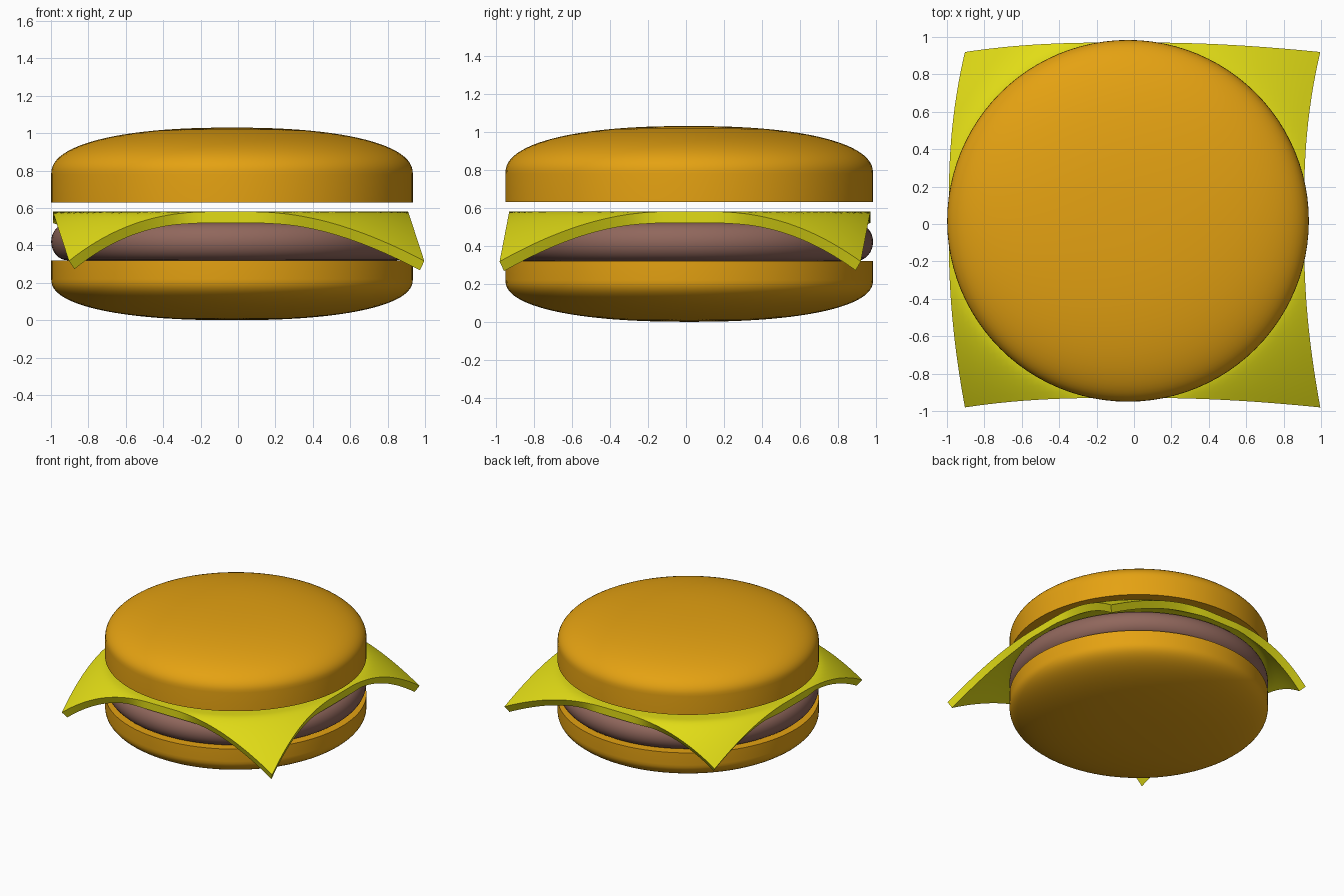
import bpy, bmesh, math
from mathutils import Vector

cube = bpy.data.objects.get("Cube")
if cube:
    bpy.data.objects.remove(cube, do_unlink=True)

CENTRE = Vector((-0.032, 0.017, 0))
RADIUS = 0.967


def material(name, rgb):
    mat = bpy.data.materials.new(name)
    mat.use_nodes = True
    mat.diffuse_color = (*rgb, 1)
    mat.node_tree.nodes["Principled BSDF"].inputs["Base Color"].default_value = (*rgb, 1)
    return mat


def finish(name, bm, mat, angle=40):
    bmesh.ops.recalc_face_normals(bm, faces=bm.faces)
    mesh = bpy.data.meshes.new(name)
    bm.to_mesh(mesh)
    bm.free()
    obj = bpy.data.objects.new(name, mesh)
    bpy.context.collection.objects.link(obj)
    mesh.materials.append(mat)
    bpy.ops.object.select_all(action="DESELECT")
    obj.select_set(True)
    bpy.context.view_layer.objects.active = obj
    bpy.ops.object.shade_smooth_by_angle(angle=math.radians(angle))
    return obj


def lathe(name, profile, mat):
    """Spin an (r, z) profile round the stack's vertical axis."""
    bm = bmesh.new()
    verts = [bm.verts.new((r, 0, z)) for r, z in profile]
    edges = [bm.edges.new(pair) for pair in zip(verts, verts[1:])]
    bmesh.ops.spin(bm, geom=verts + edges, axis=(0, 0, 1), cent=(0, 0, 0),
                   angle=math.tau, steps=96)
    bmesh.ops.remove_doubles(bm, verts=bm.verts, dist=0.0001)
    bmesh.ops.translate(bm, verts=bm.verts, vec=CENTRE)
    return finish(name, bm, mat)


def dome(flat_z, rim_z, crown_z, power=2.3, steps=24):
    """Flat disc, straight wall, then a rounded crown."""
    points = [(0, flat_z), (RADIUS, flat_z)]
    for i in range(steps + 1):
        a = math.pi / 2 * i / steps
        r = RADIUS * max(math.cos(a), 0) ** (2 / power)
        z = rim_z + (crown_z - rim_z) * math.sin(a) ** (2 / power)
        points.append((r if i < steps else 0, z))
    return points


bun = material("toasted bun", (0.78, 0.36, 0.006))
meat = material("brown patty", (0.28, 0.135, 0.107))
yellow = material("yellow cheese", (0.76, 0.72, 0.008))

# Buns
lathe("bottom_bun", dome(0.32, 0.22, 0.0), bun)
lathe("top_bun", dome(0.63, 0.78, 1.03), bun)

# Patty with a rounded edge
edge = [(RADIUS - 0.09 + 0.09 * math.cos(a), 0.42 + 0.1 * math.sin(a))
        for a in (math.pi * (i / 16 - 0.5) for i in range(17))]
lathe("patty", [(0, 0.32)] + edge + [(0, 0.52)], meat)

# Cheese slice: a square sheet whose corners sag past the patty
bm = bmesh.new()
bmesh.ops.create_grid(bm, x_segments=56, y_segments=56, size=0.95)
for v in bm.verts:
    sag = (max(v.co.xy.length - 0.96, 0) / 0.38) ** 1.3
    v.co += Vector((-0.04 + 0.085 * sag, 0.02 - 0.05 * sag, 0.58 - 0.26 * sag))
cheese = finish("cheese_slice", bm, yellow)
if cheese.data.polygons[0].normal.z < 0:
    cheese.data.flip_normals()
solid = cheese.modifiers.new("thickness", "SOLIDIFY")
solid.thickness = 0.06
solid.offset = -1
bpy.ops.object.modifier_apply(modifier=solid.name)
bpy.ops.object.shade_smooth_by_angle(angle=math.radians(40))
